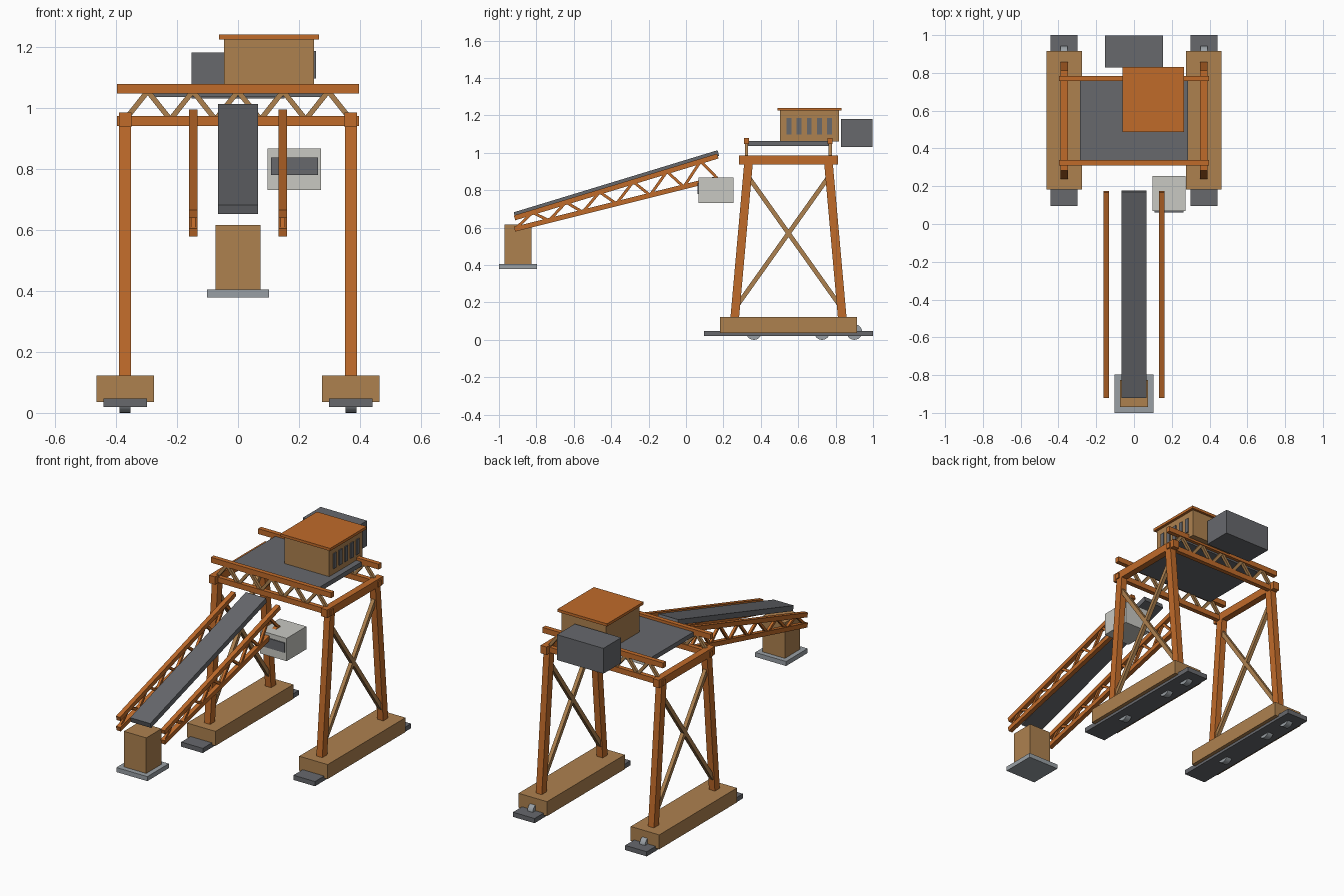
import bpy
import math
from mathutils import Matrix, Vector

old = bpy.data.objects.get("Cube")
if old:
    bpy.data.objects.remove(old, do_unlink=True)


def material(name, color):
    m = bpy.data.materials.new(name)
    m.use_nodes = True
    m.diffuse_color = (*color, 1)
    m.node_tree.nodes["Principled BSDF"].inputs["Base Color"].default_value = (*color, 1)
    return m


ORANGE = material("orange steel", (0.53, 0.147, 0.023))
TAN = material("tan paint", (0.42, 0.22, 0.078))
DARK = material("dark grey", (0.135, 0.14, 0.152))
PALE = material("pale grey", (0.58, 0.58, 0.54))
STEEL = material("mid grey", (0.32, 0.35, 0.375))


def finish(name, mat):
    ob = bpy.context.object
    ob.name = name
    ob.data.materials.append(mat)
    return ob


def box(name, x, y, z, mat):
    """Box from (low, high) pairs on each axis."""
    bpy.ops.mesh.primitive_cube_add(size=1)
    ob = finish(name, mat)
    centre = Vector([(a + b) / 2 for a, b in (x, y, z)])
    size = Vector([b - a for a, b in (x, y, z)])
    ob.data.transform(Matrix.LocRotScale(None, None, size))
    ob.location = centre
    return ob


def beam(name, start, end, width, height, mat):
    """Square bar between two points; width is its horizontal side."""
    start, end = Vector(start), Vector(end)
    along = (end - start).normalized()
    side = along.cross(Vector((0, 0, 1))).normalized()
    up = side.cross(along)
    bpy.ops.mesh.primitive_cube_add(size=1)
    ob = finish(name, mat)
    ob.data.transform(Matrix.Diagonal((width, (end - start).length, height, 1)))
    turn = Matrix((side, along, up)).transposed().to_4x4()
    ob.matrix_world = Matrix.Translation((start + end) / 2) @ turn
    return ob


MID = 0.548    # centre of the portal along y
LEG_X = 0.37

# Portal sides: track plate, bogie, wheels, legs, bracing and head beam
for side, s in (("left", 1), ("right", -1)):
    x = s * LEG_X

    def span(half):
        return (x - half, x + half)

    box(f"{side}_track_plate", span(0.071), (0.095, 1.0), (0.02, 0.048), DARK)
    box(f"{side}_bogie", span(0.094), (0.182, 0.915), (0.036, 0.122), TAN)
    for i, y in enumerate((0.363, 0.727, 0.9)):
        bpy.ops.mesh.primitive_cylinder_add(
            vertices=24, radius=0.042, depth=0.036,
            location=(x, y, 0.042), rotation=(0, math.pi / 2, 0))
        finish(f"{side}_wheel_{i + 1}", STEEL)
        bpy.ops.object.shade_smooth_by_angle()
    for end, e in (("front", -1), ("back", 1)):
        beam(f"{side}_{end}_leg", (x, MID + e * 0.289, 0.1),
             (x, MID + e * 0.212, 0.965), 0.039, 0.046, ORANGE)
        beam(f"{side}_{end}_brace", (x, MID + e * 0.27, 0.19),
             (x, MID - e * 0.217, 0.875), 0.022, 0.024, TAN)
    box(f"{side}_head_beam", span(0.02), (0.283, 0.813), (0.938, 0.985), ORANGE)

# Cross trusses between the portal sides
for end, y in (("front", 0.324), ("back", 0.771)):
    for level, z in (("lower", 0.957), ("upper", 1.063)):
        beam(f"{end}_{level}_chord", (-0.397, y, z), (0.397, y, z), 0.027, 0.032, ORANGE)
    for i in range(10):
        pts = [(-LEG_X + k * 0.074, y, 1.055 if k % 2 else 0.962) for k in (i, i + 1)]
        beam(f"{end}_web_{i + 1}", *pts, 0.017, 0.017, TAN)

# Deck, machine house and counterweight
box("deck", (-0.285, 0.285), (0.33, 0.765), (1.036, 1.063), DARK)
box("house", (-0.046, 0.25), (0.502, 0.818), (1.06, 1.226), TAN)
box("house_roof", (-0.062, 0.266), (0.488, 0.832), (1.225, 1.241), ORANGE)
for i in range(5):
    y = 0.551 + i * 0.054
    box(f"house_window_{i + 1}", (0.248, 0.256), (y - 0.013, y + 0.013), (1.097, 1.187), DARK)
box("counterweight", (-0.153, 0.153), (0.829, 0.997), (1.031, 1.182), DARK)

# Operator cab
box("cab", (0.097, 0.273), (0.068, 0.254), (0.731, 0.867), PALE)
box("cab_window", (0.108, 0.262), (0.062, 0.07), (0.78, 0.838), DARK)


# Sloping conveyor boom
def top_z(y):
    return 0.931 + 0.304 * y


def low_z(y):
    return 0.821 + 0.25 * y


beam("conveyor_belt", (0, -0.917, 0.667), (0, 0.173, 0.999), 0.132, 0.031, DARK)
for side, s in (("left", 1), ("right", -1)):
    x = s * 0.147
    for level, rule in (("upper", top_z), ("lower", low_z)):
        beam(f"boom_{side}_{level}_chord", (x, -0.917, rule(-0.917)),
             (x, 0.17, rule(0.17)), 0.027, 0.027, ORANGE)
    for i in range(12):
        pts = []
        for k in (i, i + 1):
            y = -0.912 + k * 0.09
            pts.append((x, y, top_z(y) if k % 2 else low_z(y)))
        beam(f"boom_{side}_web_{i + 1}", *pts, 0.015, 0.015, ORANGE)

# Boom pedestal
box("pedestal", (-0.074, 0.074), (-0.97, -0.826), (0.4, 0.617), TAN)
box("pedestal_base", (-0.102, 0.102), (-1.0, -0.797), (0.378, 0.405), STEEL)
